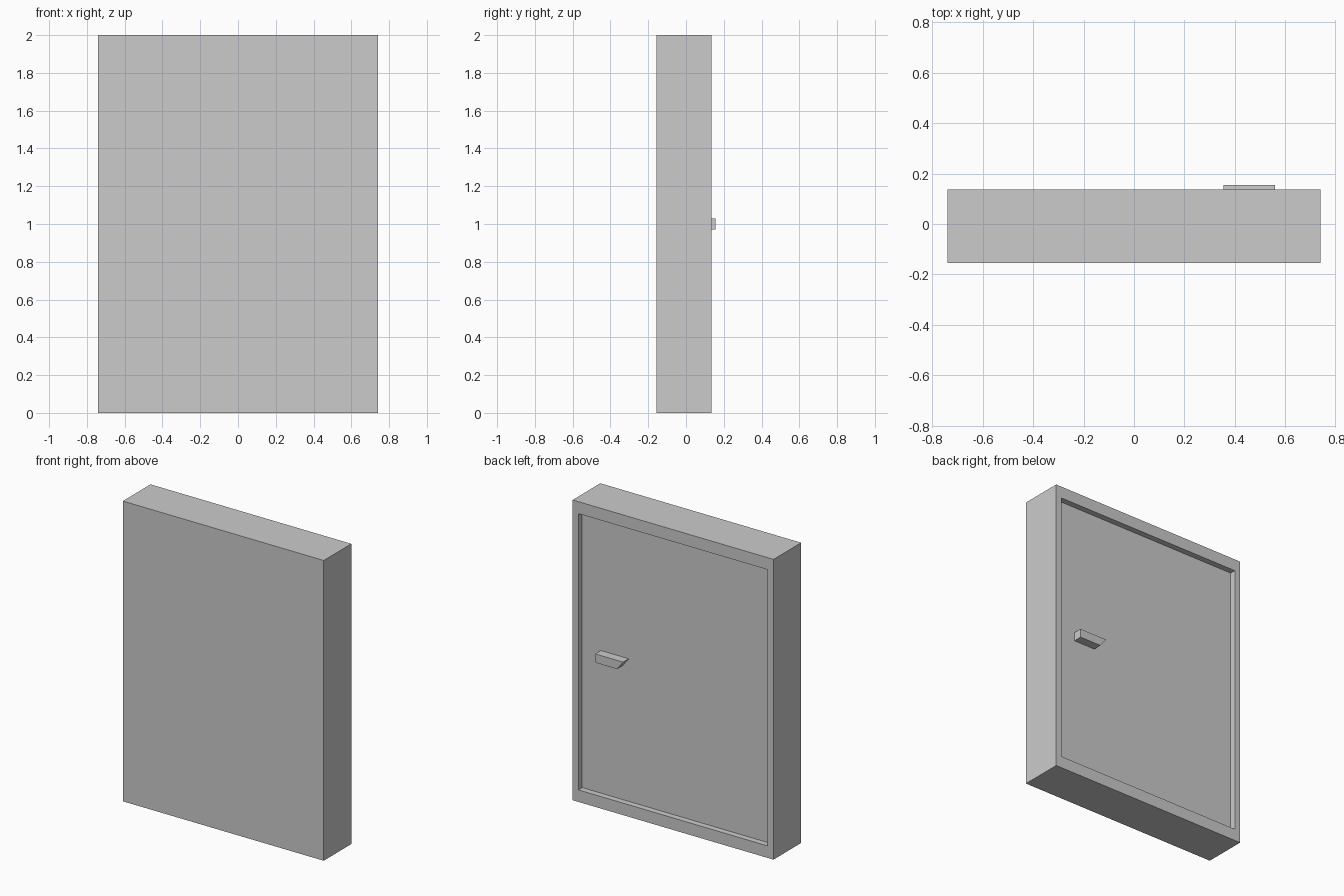
import bpy, bmesh
from mathutils import Vector

if "Cube" in bpy.data.objects:
    bpy.data.objects.remove(bpy.data.objects["Cube"])

W, H = 0.74, 2.0            # half width, height
FRONT, BACK = -0.155, 0.136
RIM_X, RIM_Z, DEPTH = 0.06, 0.08, 0.04


def finish(bm, name):
    bmesh.ops.recalc_face_normals(bm, faces=bm.faces)
    mesh = bpy.data.meshes.new(name)
    bm.to_mesh(mesh)
    bm.free()
    obj = bpy.data.objects.new(name, mesh)
    bpy.context.collection.objects.link(obj)
    return obj


def extrude_profile(name, xz, y0, y1):
    bm = bmesh.new()
    face = bm.faces.new([bm.verts.new((x, y0, z)) for x, z in xz])
    ext = bmesh.ops.extrude_face_region(bm, geom=[face], use_keep_orig=True)
    verts = [g for g in ext["geom"] if isinstance(g, bmesh.types.BMVert)]
    bmesh.ops.translate(bm, verts=verts, vec=(0, y1 - y0, 0))
    return finish(bm, name)


# Cabinet body with the door panel sunk into its back face
bm = bmesh.new()
bmesh.ops.create_cube(bm, size=1)
bmesh.ops.scale(bm, verts=bm.verts, vec=(2 * W, BACK - FRONT, H))
bmesh.ops.translate(bm, verts=bm.verts, vec=(0, (FRONT + BACK) / 2, H / 2))
bm.normal_update()
panel = max(bm.faces, key=lambda f: f.normal.y)
bmesh.ops.inset_region(bm, faces=[panel], thickness=RIM_X)
for v in panel.verts:
    v.co.z = RIM_Z if v.co.z < H / 2 else H - RIM_Z
panel = bmesh.ops.extrude_discrete_faces(bm, faces=[panel])["faces"][0]
bmesh.ops.translate(bm, verts=panel.verts, vec=Vector((0, -DEPTH, 0)))
finish(bm, "cabinet_body")

# Door handle with a slanted inner end
extrude_profile("door_handle",
                [(0.56, 1.03), (0.355, 1.03), (0.40, 0.972), (0.56, 0.972)],
                BACK - DEPTH, 0.155)
